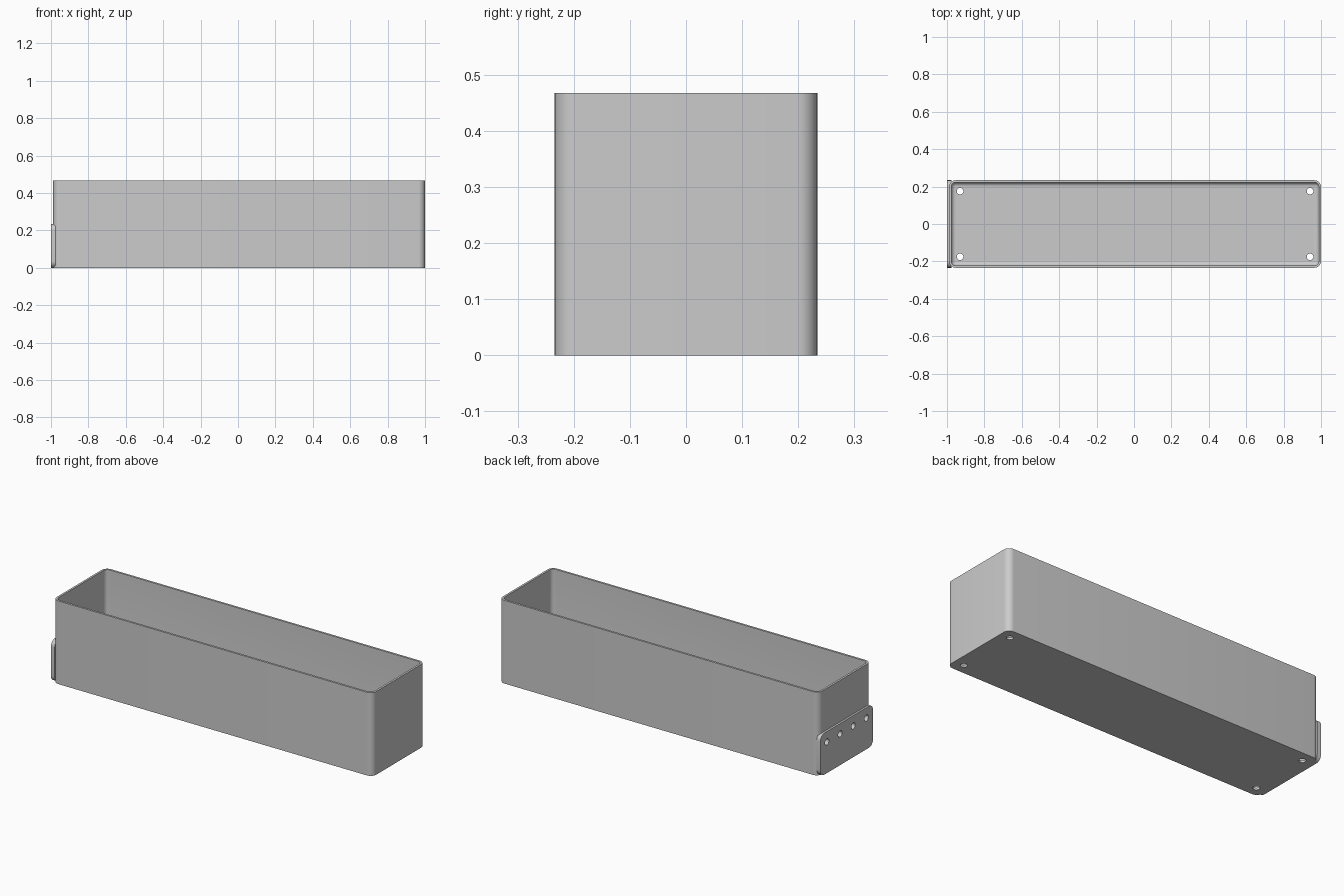
import bpy, bmesh
from math import sin, cos, pi, radians
from mathutils import Vector, Matrix

if "Cube" in bpy.data.objects:
    bpy.data.objects.remove(bpy.data.objects["Cube"])

U = 2 / 171                      # one wall thickness
WALL, RADIUS, FILLET = U, 3 * U, 1.9 * U
HALF_W, HEIGHT = 20 * U, 40 * U
LEFT, RIGHT = -1 + U, 1.0        # ends of the tray
MID, HALF_L = (LEFT + RIGHT) / 2, (RIGHT - LEFT) / 2
HOLE_R, HOLE_INSET = 1.5 * U, 5 * U

grey = bpy.data.materials.new("light_grey")
grey.use_nodes = True
colour = (0.6, 0.6, 0.6, 1)
grey.diffuse_color = colour
grey.node_tree.nodes["Principled BSDF"].inputs["Base Color"].default_value = colour


def rounded_rect(a, b, r, steps=8):
    """Corner-rounded rectangle outline with half sizes a and b."""
    points = []
    for i, (sx, sy) in enumerate([(1, 1), (-1, 1), (-1, -1), (1, -1)]):
        for k in range(steps + 1):
            t = (i + k / steps) * pi / 2
            points.append((sx * (a - r) + r * cos(t), sy * (b - r) + r * sin(t)))
    return points


def loft(name, rings):
    """Skin a stack of equal rings and cap both ends."""
    bm = bmesh.new()
    loops = [[bm.verts.new(p) for p in ring] for ring in rings]
    for low, high in zip(loops, loops[1:]):
        for i in range(len(low)):
            j = (i + 1) % len(low)
            bm.faces.new((low[i], low[j], high[j], high[i]))
    bm.faces.new(loops[0][::-1])
    bm.faces.new(loops[-1])
    bmesh.ops.recalc_face_normals(bm, faces=bm.faces)
    mesh = bpy.data.meshes.new(name)
    bm.to_mesh(mesh)
    bm.free()
    mesh.materials.append(grey)
    obj = bpy.data.objects.new(name, mesh)
    bpy.context.collection.objects.link(obj)
    return obj


def drill_set(name, places, depth, turn):
    """One cutter mesh holding a cylinder at each place."""
    bm = bmesh.new()
    for place in places:
        bmesh.ops.create_cone(bm, cap_ends=True, segments=32, radius1=HOLE_R,
                              radius2=HOLE_R, depth=depth,
                              matrix=Matrix.Translation(place) @ turn)
    mesh = bpy.data.meshes.new(name)
    bm.to_mesh(mesh)
    bm.free()
    mesh.materials.append(grey)
    obj = bpy.data.objects.new(name, mesh)
    bpy.context.collection.objects.link(obj)
    obj.hide_render = True
    return obj


def select(obj):
    bpy.ops.object.select_all(action='DESELECT')
    obj.select_set(True)
    bpy.context.view_layer.objects.active = obj


def cut(obj, cutter):
    select(obj)
    mod = obj.modifiers.new("holes", 'BOOLEAN')
    mod.operation, mod.solver, mod.object = 'DIFFERENCE', 'EXACT', cutter
    bpy.ops.object.modifier_apply(modifier=mod.name)


# Tray: up the outside, over the rim, down inside and round the floor fillet
def tray_ring(inset, z):
    outline = rounded_rect(HALF_L - inset, HALF_W - inset, RADIUS - inset)
    return [(MID + x, y, z) for x, y in outline]


profile = [(0, 0), (0, HEIGHT), (WALL, HEIGHT)]
for k in range(7):
    t = k / 6 * pi / 2
    profile.append((WALL + FILLET * (1 - cos(t)), WALL + FILLET * (1 - sin(t))))
tray = loft("tray", [tray_ring(*p) for p in profile])

# End plate: upright rounded plate lapped into the end wall
plate_outline = rounded_rect(HALF_W, HEIGHT / 4, RADIUS)
end_plate = loft("end_plate", [[(x, y, HEIGHT / 4 + z) for y, z in plate_outline]
                               for x in (-1, -1 + 1.97 * U)])

# Drain holes in the floor corners
drains = drill_set("drain_cutters",
                   [Vector((MID + sx * (HALF_L - HOLE_INSET), sy * (HALF_W - HOLE_INSET), 0))
                    for sx in (-1, 1) for sy in (-1, 1)], 6 * U, Matrix.Identity(4))
cut(tray, drains)

# Row of four holes through the end plate and wall
row = drill_set("plate_cutters",
                [Vector((-1 + U, (i - 1.5) * 10 * U, HEIGHT / 2 - HOLE_INSET)) for i in range(4)],
                6 * U, Matrix.Rotation(pi / 2, 4, 'Y'))
for part in (tray, end_plate):
    cut(part, row)

for cutter in (drains, row):
    bpy.data.objects.remove(cutter)
for part in (tray, end_plate):
    select(part)
    bpy.ops.object.shade_smooth_by_angle(angle=radians(30))
